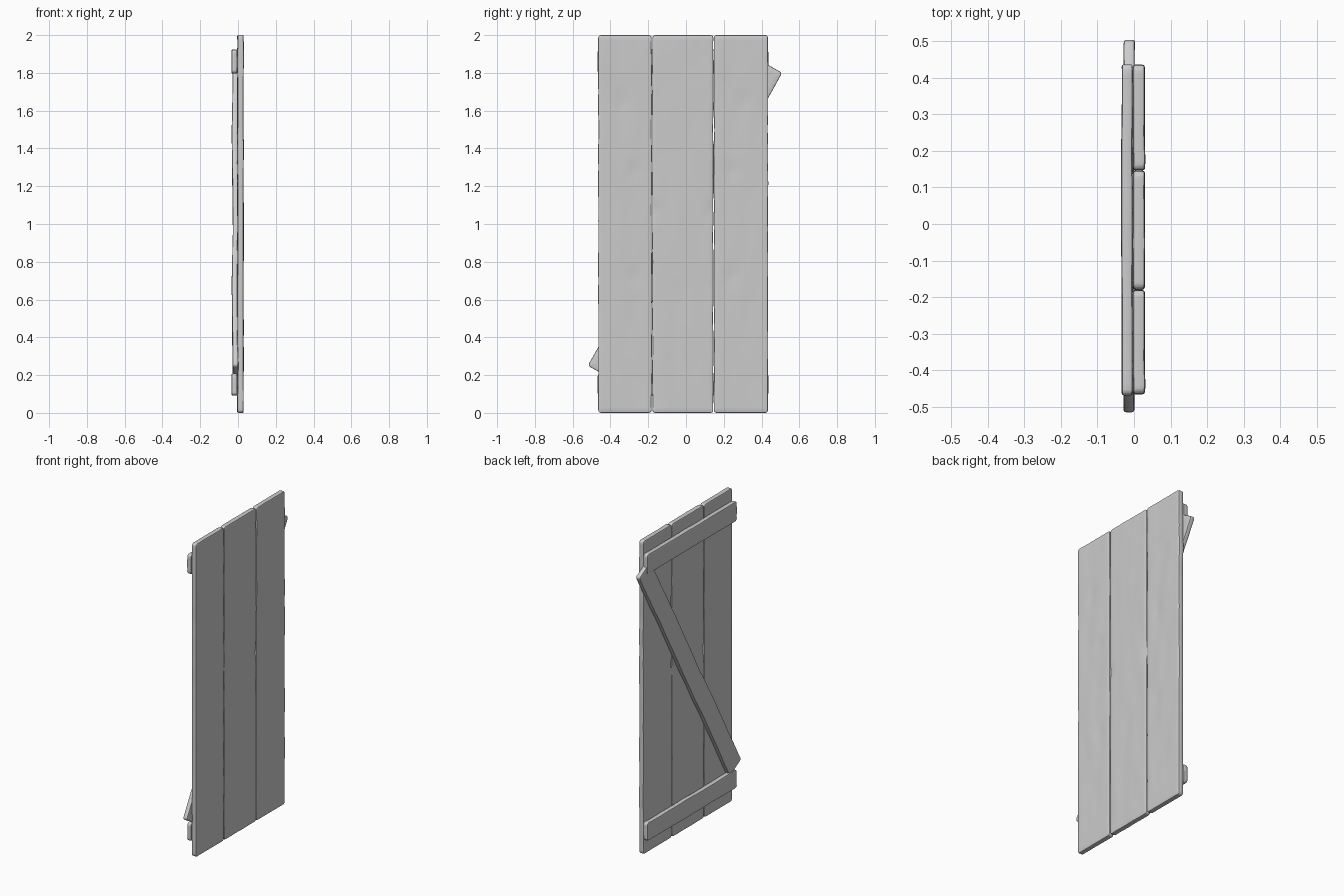
import bpy
import bmesh
import math
from mathutils import Matrix, Vector, noise

old = bpy.data.objects.get("Cube")
if old:
    bpy.data.objects.remove(old, do_unlink=True)

# One plain wood colour
wood = bpy.data.materials.new("grey_wood")
wood.use_nodes = True
GREY = (0.6, 0.6, 0.6, 1)
wood.diffuse_color = GREY
wood.node_tree.nodes["Principled BSDF"].inputs["Base Color"].default_value = GREY


def slice_mesh(bm, axis, half, count):
    """Cut even loops across a board so it can be worn."""
    normal = Vector((0, 0, 0))
    normal[axis] = 1
    for i in range(1, count):
        point = normal * (-half + 2 * half * i / count)
        geom = bm.verts[:] + bm.edges[:] + bm.faces[:]
        bmesh.ops.bisect_plane(bm, geom=geom, plane_co=point, plane_no=normal)


def board(name, centre, size, angle=0, seed=0, wave=0.003, warp=0.0, dents=()):
    """Worn, rounded board: size is thickness, width, length (along z)."""
    bm = bmesh.new()
    bmesh.ops.create_cube(bm, size=1, matrix=Matrix.Diagonal((*size, 1)))
    ends = [e for e in bm.edges
            if abs(e.verts[0].co.x - e.verts[1].co.x) > size[0] / 2]
    bmesh.ops.bevel(bm, geom=ends, offset=0.014, segments=3,
                    profile=0.5, affect="EDGES")
    rims = [e for e in bm.edges if e.calc_face_angle(0) > 0.4
            or all(abs(f.normal.x) < 0.9 for f in e.link_faces) is False
            and any(abs(f.normal.x) < 0.1 for f in e.link_faces)]
    bmesh.ops.bevel(bm, geom=rims, offset=0.006, segments=2,
                    profile=0.5, affect="EDGES")
    slice_mesh(bm, 2, size[2] / 2, round(size[2] / 0.03))
    slice_mesh(bm, 1, size[1] / 2, round(size[1] / 0.025))
    for v in bm.verts:
        p = v.co.copy()
        side = math.copysign(1, p.x)
        # Wavering long edges
        edge = p.y / (size[1] / 2)
        v.co.y += edge ** 3 * wave * noise.noise(Vector((seed, edge, p.z * 7)))
        # Soft grain on the broad faces and an overall warp
        grain = noise.noise(Vector((seed + side, p.y * 14, p.z * 4)))
        v.co.x += side * 0.0025 * grain
        v.co.x -= warp * math.sin(p.z / size[2] * math.pi * 2) ** 2
        # Long chipped hollows
        for y, z, depth in dents:
            r = ((p.y - y) / 0.02) ** 2 + ((p.z - z) / 0.045) ** 2
            v.co.x -= side * depth * math.exp(-r)
    bmesh.ops.recalc_face_normals(bm, faces=bm.faces[:])
    mesh = bpy.data.meshes.new(name)
    bm.to_mesh(mesh)
    bm.free()
    mesh.materials.append(wood)
    obj = bpy.data.objects.new(name, mesh)
    bpy.context.collection.objects.link(obj)
    obj.location = centre
    obj.rotation_euler.x = angle
    bpy.ops.object.select_all(action="DESELECT")
    obj.select_set(True)
    bpy.context.view_layer.objects.active = obj
    bpy.ops.object.shade_smooth_by_angle(angle=math.radians(35))


# Three upright planks; the outer two wear as mirror images
hollows = [(-0.05, 0.28, 0.006), (-0.05, -0.28, 0.006), (0.02, 0.65, 0.004)]
knots = [(s * 0.15, 0.07, 0.006) for s in (-1, 1)]
board("right_plank", (0.013, -0.323, 1), (0.032, 0.283, 2), seed=3,
      dents=[(-y, z, d) for y, z, d in hollows])
board("middle_plank", (0.013, -0.017, 1), (0.032, 0.323, 2), seed=8, dents=knots)
board("left_plank", (0.013, 0.291, 1), (0.032, 0.287, 2), seed=3, dents=hollows)

# Level battens on the inner side
for name, z, width, seed in (("top_batten", 1.86, 0.125, 12),
                             ("bottom_batten", 0.15, 0.115, 17)):
    board(name, (-0.019, -0.016, z), (0.03, width, 0.905),
          angle=math.pi / 2, seed=seed)

# Diagonal brace running between the battens
board("diagonal_brace", (-0.013, -0.005, 1.025), (0.029, 0.13, 1.856),
      angle=-math.radians(29.6), seed=21, warp=0.005)
